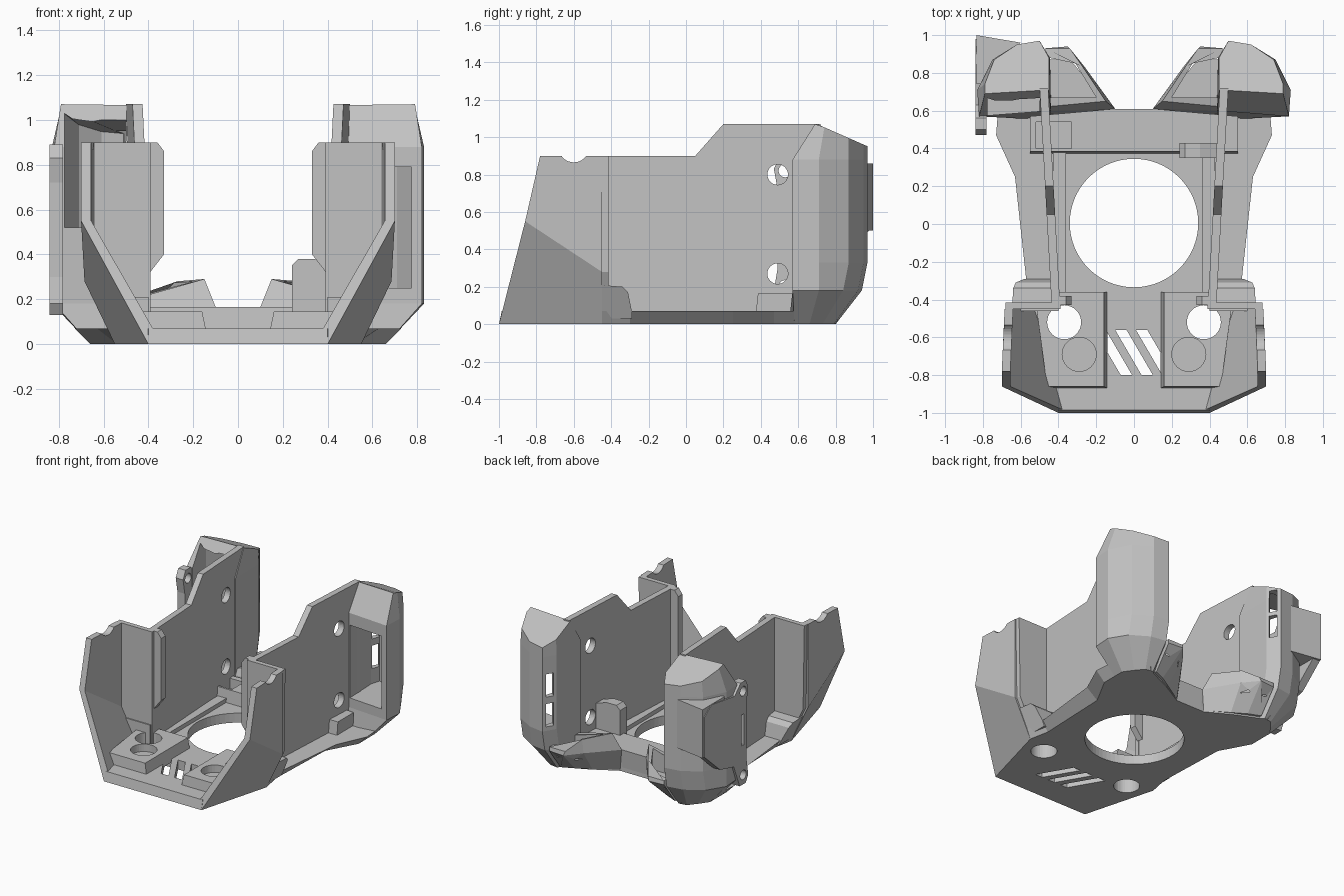
import bpy, bmesh, math

if "Cube" in bpy.data.objects:
    bpy.data.objects.remove(bpy.data.objects["Cube"])

grey = bpy.data.materials.new("warm_grey_plastic")
grey.diffuse_color = (0.54, 0.54, 0.54, 1)
grey.use_nodes = True
grey.node_tree.nodes["Principled BSDF"].inputs["Base Color"].default_value = grey.diffuse_color


def loft(name, rings):
    """Closed solid through rings of 3D points with equal counts."""
    bm = bmesh.new()
    vs = [[bm.verts.new(p) for p in r] for r in rings]
    n = len(rings[0])
    for a, b in zip(vs, vs[1:]):
        for i in range(n):
            j = (i + 1) % n
            bm.faces.new((a[i], a[j], b[j], b[i]))
    bm.faces.new(vs[0][::-1])
    bm.faces.new(vs[-1])
    bmesh.ops.recalc_face_normals(bm, faces=bm.faces)
    me = bpy.data.meshes.new(name)
    bm.to_mesh(me)
    bm.free()
    ob = bpy.data.objects.new(name, me)
    bpy.context.collection.objects.link(ob)
    me.materials.append(grey)
    return ob


def prism(name, pts, axis, lo, hi):
    """Extrude a 2D profile along an axis."""
    def at(p, h):
        return {'x': (h, p[0], p[1]), 'y': (p[0], h, p[1]), 'z': (p[0], p[1], h)}[axis]
    return loft(name, [[at(p, lo) for p in pts], [at(p, hi) for p in pts]])


def box(name, x0, x1, y0, y1, z0, z1):
    return prism(name, [(x0, y0), (x1, y0), (x1, y1), (x0, y1)], 'z', z0, z1)


def rod(axis, a, b, r, lo, hi, n=32):
    pts = [(a + r * math.cos(2 * math.pi * i / n), b + r * math.sin(2 * math.pi * i / n)) for i in range(n)]
    return prism("cutter", pts, axis, lo, hi)


def cut(ob, *cutters):
    for c in cutters:
        c.hide_render = True
        m = ob.modifiers.new("cut", 'BOOLEAN')
        m.operation, m.solver, m.object = 'DIFFERENCE', 'EXACT', c
        bpy.context.view_layer.objects.active = ob
        bpy.ops.object.modifier_apply(modifier=m.name)
        bpy.data.objects.remove(c)


def flip(ob, s):
    """Mirror a finished right-hand part to the left when s is -1."""
    if s < 0:
        for v in ob.data.vertices:
            v.co.x *= -1
        ob.data.flip_normals()
    return ob


# Floor plate with flared edge
low = [(.40, -1), (.55, -.45), (.52, -.3), (.54, .25), (.66, .47), (.66, .6), (.52, .8), (.3, .7), (.12, .6)]
high = [(.40, -.985), (.58, -.45), (.57, -.3), (.63, .25), (.73, .47), (.72, .6), (.56, .84), (.3, .72), (.12, .6)]
full = lambda pts, z: [(x, y, z) for x, y in pts] + [(-x, y, z) for x, y in reversed(pts)]
floor = loft("floor_plate", [full(low, 0), full(high, .07)])
cut(floor, rod('z', 0, .005, .34, -.1, .3, 64))
for s in (-1, 1):
    cut(floor, rod('z', s * .37, -.52, .09, -.1, .3))
# Slanted vent slots
for i in (-1, 0, 1):
    x = i * .11
    cut(floor, prism("cutter", [(x - .1, -.56), (x - .04, -.56), (x + .1, -.8), (x + .04, -.8)], 'z', -.1, .2))

# Rear crossbar, with a pocket on the left
bar = loft("rear_crossbar", [
    [(-.55, .37, .03), (.55, .37, .03), (.55, .57, .03), (.1, .6, .03), (-.1, .6, .03), (-.55, .57, .03)],
    [(-.55, .385, .165), (.55, .385, .165), (.55, .57, .165), (.1, .61, .165), (-.1, .61, .165), (-.55, .57, .165)]])
cut(bar, box("cutter", -.52, -.33, .4, .54, .09, .3))
prism("cable_post", [(.24, .12), (.44, .12), (.44, .35), (.35, .38), (.27, .38), (.24, .35)], 'y', .35, .43)

top_z = lambda y: 1.07 - max(0, y - .7) * .44

for s in (-1, 1):
    side = "left_" if s < 0 else "right_"

    # Raised front block with through hole and shallow round recess
    block = loft(side + "magnet_block", [
        [(.14, -.87, .05), (.46, -.87, .05), (.50, -.42, .05), (.42, -.36, .05), (.14, -.36, .05)],
        [(.16, -.86, .145), (.46, -.86, .145), (.52, -.42, .145), (.42, -.36, .145), (.16, -.36, .145)]])
    cut(block, rod('z', .37, -.52, .09, 0, .3), rod('z', .29, -.69, .09, .09, .3))
    flip(block, s)

    # Front wing: sloped front edge and chamfered lower side
    wing = loft(side + "front_wing", [
        [(.40, -1, 0), (.70, -.86, .55), (.70, -.78, .9), (.655, -.78, .9), (.655, -.86, .55), (.34, -1, 0)],
        [(.55, -.45, 0), (.685, -.45, .28), (.685, -.45, .9), (.64, -.45, .9), (.64, -.45, .28), (.49, -.45, 0)]])
    cut(wing, rod('x', -.6, .945, .08, .5, .9))
    flip(wing, s)

    # Step panel joining the front wing to the side wall
    flip(prism(side + "step_panel", [(.39, .03), (.55, .03), (.67, .28), (.68, .9), (.39, .9)], 'y', -.45, -.415), s)
    flip(prism(side + "inner_fin", [(.40, .31), (.33, .40), (.33, .86), (.36, .9), (.42, .9)], 'y', -.43, -.38), s)

    # Rounded foot behind the wing, chamfered underneath
    foot = prism(side + "corner_foot", [(-.46, .03), (-.46, .21), (-.34, .2), (-.31, .17), (-.29, .07), (-.29, .03)],
                 'x', .40, .65)
    for v in foot.data.vertices:
        v.co.x = min(v.co.x, .545 + .476 * v.co.z)
    flip(foot, s)
    flip(box(side + "floor_rail", .36, .43, -.36, .38, .05, .1), s)

    # Thin side wall, splayed toward the back, with two screw holes
    wall = prism(side + "side_wall", [(-.45, .04), (-.45, .9), (.05, .9), (.2, 1.07), (.72, 1.07), (.72, .04)],
                 'x', .39, .435)
    cut(wall, *[rod('x', .49, z, .055, .2, .7) for z in (.8, .27)])
    for v in wall.data.vertices:
        v.co.x += (v.co.y + .45) * .055
    flip(wall, s)

    # Rear tower, hollow and open to the front: high on the left, low on the right
    shape = [(.44, .6), (.82, .57), (.83, .71), (.75, .87), (.62, .95), (.5, .97), (.445, .88)]
    base = [(.44, .55), (.66, .58), (.66, .66), (.61, .73), (.56, .79), (.5, .8), (.44, .74)]
    knee = [(x, y - .03 * (y > .8)) for x, y in shape]
    crown = [(.45, .71), (.79, .69), (.79, .74), (.74, .87), (.62, .95), (.5, .97), (.45, .88)]
    tower = loft(side + "rear_tower", [
        [(x, y, 0) for x, y in base], [(x, y, .18) for x, y in knee], [(x, y, .33) for x, y in shape],
        [(x, y, .88) for x, y in shape], [(x, y, top_z(y)) for x, y in crown]])
    hollow = [(.51, .4), (.775, .4), (.775, .73), (.71, .84), (.61, .91), (.51, .93), (.49, .86)]
    bottom, slots = (.52, (.58, .78)) if s < 0 else (.25, (.36, .58))
    roof = (lambda y: top_z(y) - .03) if s < 0 else (lambda y: .79)
    cut(tower, loft("cutter", [[(x, y, bottom) for x, y in hollow], [(x, y, roof(y)) for x, y in hollow]]))
    # Two slots through the inner rear corner
    for z in slots:
        cut(tower, prism("cutter", [(.40, .95), (.44, .99), (.56, .88), (.52, .84)], 'z', z, z + .17))
    flip(tower, s)

    # Angled duct nozzle beside the tower, with a raised inner lip
    nozzle = loft(side + "duct_nozzle", [
        [(.12, .6, .01), (.28, .7, .01), (.38, .76, .01), (.47, .8, .01), (.47, .57, .01)],
        [(.10, .61, .165), (.26, .83, .18), (.35, .94, .18), (.47, .93, .18), (.47, .6, .165)],
        [(.15, .65, .29), (.27, .83, .28), (.34, .93, .21), (.47, .93, .21), (.47, .62, .2)]])
    cut(nozzle, loft("cutter", [[(.2, .67, z), (.31, .85, z), (.45, .88, z), (.45, .67, z)] for z in (.12, .5)]))
    flip(nozzle, s)

# Mounting plate on the left tower only
plate = prism("left_mounting_plate", [(.47, .83), (.5, .89), (.56, .89), (.63, .82), (.9, .86), (.98, .8), (.98, .5),
                                      (.8, .34), (.64, .3), (.57, .13), (.5, .13), (.47, .18), (.49, .3), (.49, .72)],
              'x', -.84, -.78)
cut(plate, rod('x', .53, .82, .035, -1, -.6), rod('x', .53, .2, .035, -1, -.6),
    box("cutter", -1, -.6, .52, .55, .42, .65))
prism("plate_gusset", [(-.835, 1), (-.6, .96), (-.72, .86), (-.8, .74), (-.835, .74)], 'z', .5, .86)
